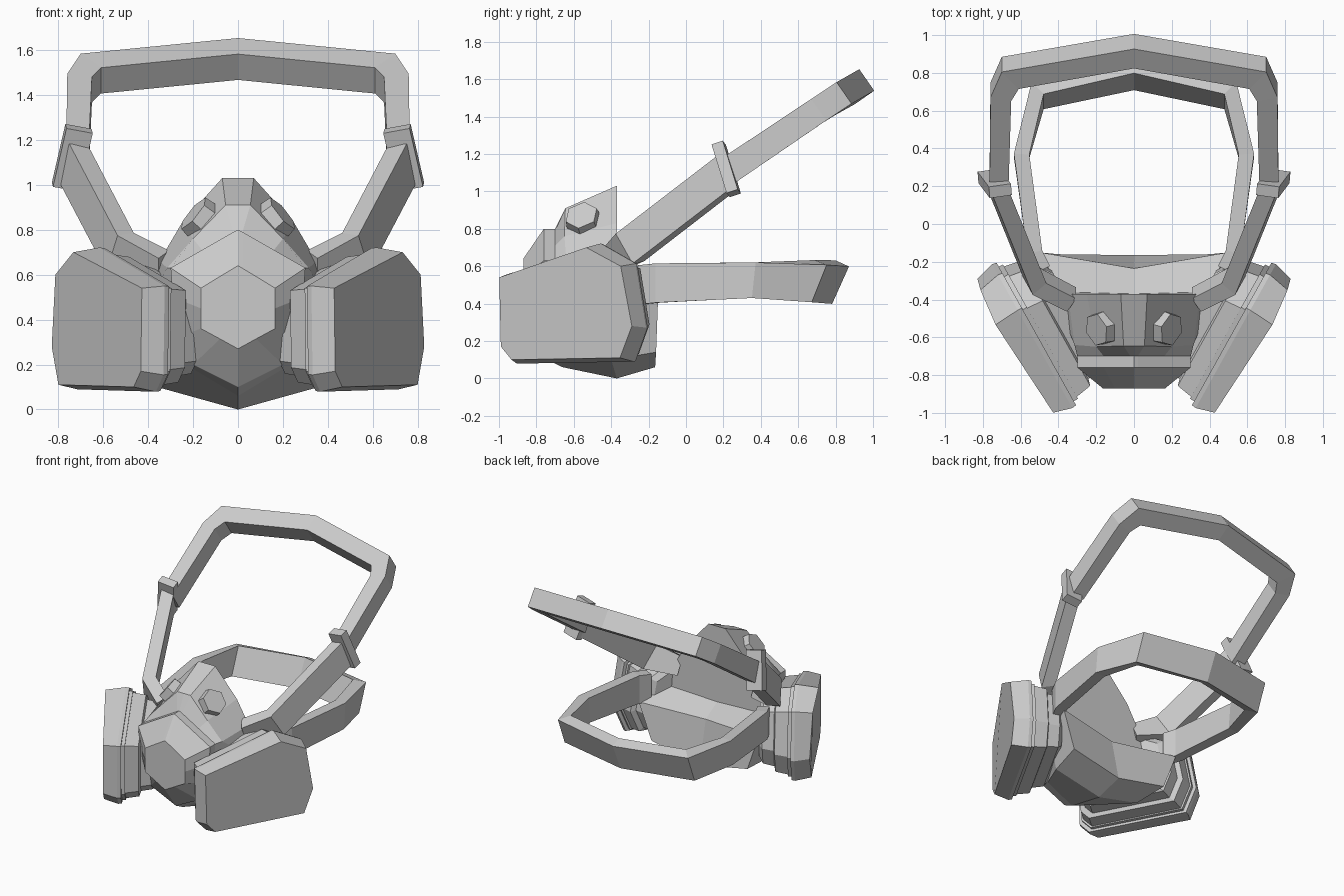
import bpy, bmesh
from mathutils import Vector as V

if "Cube" in bpy.data.objects:
    bpy.data.objects.remove(bpy.data.objects["Cube"])


def loft(name, rings, closed=True, cap_start=True, cap_end=True):
    """Skin a row of equal-length rings and mirror the result across x."""
    bm = bmesh.new()
    rows = [[bm.verts.new(p) for p in r] for r in rings]
    n = len(rows[0])
    for a, b in zip(rows, rows[1:]):
        for i in range(n if closed else n - 1):
            j = (i + 1) % n
            bm.faces.new((a[i], a[j], b[j], b[i]))
    if cap_start:
        bm.faces.new(rows[0][::-1])
    if cap_end:
        bm.faces.new(rows[-1])
    bmesh.ops.recalc_face_normals(bm, faces=bm.faces)
    return finish(name, bm)


def finish(name, bm):
    me = bpy.data.meshes.new(name)
    bm.to_mesh(me)
    bm.free()
    ob = bpy.data.objects.new(name, me)
    bpy.context.collection.objects.link(ob)
    mod = ob.modifiers.new("mirror", 'MIRROR')
    mod.use_clip = True
    mod.merge_threshold = 0.002
    return ob


def strap(name, path, widths, thick, cap_start=True):
    """Sweep a flat rectangular band with mitred corners."""
    pts = [V(p) for p in path]
    rings = []
    for i, (p, w) in enumerate(zip(pts, map(V, widths))):
        t_in = (p - pts[i - 1]).normalized() if i else (pts[1] - p).normalized()
        t_out = (pts[i + 1] - p).normalized() if i < len(pts) - 1 else t_in
        if abs(p.x) < 1e-6:
            t_in = t_out = V((1, 0, 0))
        n1, n2 = t_in.cross(w).normalized(), t_out.cross(w).normalized()
        n = (n1 + n2).normalized()
        n *= thick[i] / 2 / max(0.5, n.dot(n1))
        h = w / 2
        rings.append([p - h - n, p + h - n, p + h + n, p - h + n])
    return loft(name, rings, cap_start=cap_start)


# Face mask: rear rim, nose, collar step and hexagonal snout plate
rim = [(0, -.37, 1.03), (.07, -.37, 1.03), (.25, -.37, .83), (.35, -.37, .66),
       (.38, -.36, .48), (.50, -.15, .41), (.40, -.16, .14), (0, -.165, .06)]
collar = [(0, .80, 0), (.02, .79, 0), (.16, .71, 0), (.30, .63, 0),
          (.29, .50, 0), (.22, .34, 0), (.20, .20, .01), (0, .10, .02)]
loft("mask_shell", [
    rim,
    [(0, -.645, .91), (.055, -.645, .91), (.20, -.65, .76), (.315, -.64, .63),
     (.37, -.50, .53), (.40, -.42, .35), (.36, -.40, .10), (0, -.37, 0)],
    [(x, -.70 + 2 * d, z - 2 * d) for x, z, d in collar],
    [(x, -.76 + d, z) for x, z, d in collar],
    [(0, -.87, .64), (.02, -.87, .628), (.10, -.87, .58), (.165, -.87, .54),
     (.165, -.87, .45), (.165, -.87, .36), (.08, -.87, .314), (0, -.87, .27)],
], closed=False, cap_start=False)

# Rear lining: nose back, shelf and chin wall
bm = bmesh.new()
edge = [bm.verts.new(p) for p in rim]
shelf = bm.verts.new((0, -.37, .46))
crease = bm.verts.new((0, -.235, .38))
bm.faces.new(edge[:5] + [shelf])
bm.faces.new((shelf, edge[4], edge[5], crease))
bm.faces.new((crease, edge[5], edge[6], edge[7]))
finish("rear_lining", bm)

# Filter canisters: stepped polygon slabs facing outward and forward
mid, t_axis, n_axis = V((.625, -.645, 0)), V((.487, .873, 0)), V((.873, -.487, 0))
outline = [(-.405, .54, 0), (.15, .70, .04), (.35, .60, .02), (.41, .28, .005),
           (.34, .11, .01), (-.33, .10, 0), (-.395, .17, 0)]
zc = .40
layers = [(0, 1), (-.10, 1.07), (-.125, 1.06), (-.125, 1.0), (-.15, 1.0),
          (-.15, .97), (-.24, .93), (-.25, .84), (-.33, .80), (-.36, .68)]
loft("filter_canister", [
    [mid + t_axis * t * s + n_axis * (d + (b if k < 1 else 0)) + V((0, 0, zc + (z - zc) * s))
     for t, z, b in outline]
    for k, (d, s) in enumerate(layers)])

# Hexagonal valve buttons on the nose
bm = bmesh.new()
bmesh.ops.create_cone(bm, cap_ends=True, segments=6, radius1=.10, radius2=.09, depth=.09)
axis = V((.75, -.22, .62)).normalized()
rot = axis.to_track_quat('Z', 'Y').to_matrix().to_4x4()
rot.translation = (.165, -.55, .845)
bmesh.ops.transform(bm, matrix=rot, verts=bm.verts)
finish("valve_button", bm)

# Head strap: back loop, clasp and lower arm
up = (0, -.08, .115)
strap("head_strap_loop",
      [(0, .915, 1.56), (.655, .80, 1.495), (.705, .70, 1.43), (.715, .21, 1.10)],
      [up, up, up, (0, -.08, .125)], [.125, .125, .11, .10], cap_start=False)
strap("strap_clasp", [(.735, .185, 1.11), (.74, .245, 1.13)],
      [(-.06, -.08, .26)] * 2, [.12] * 2)
arm = (-.05, -.09, .16)
strap("head_strap_arm",
      [(.735, .22, 1.10), (.525, -.30, .70), (.33, -.40, .63)],
      [arm, arm, (0, -.06, .12)], [.09] * 3)

# Neck strap: low loop around the back
strap("neck_strap",
      [(0, .79, .515), (.51, .68, .52), (.595, .36, .525), (.525, -.15, .51), (.48, -.24, .50)],
      [(0, .09, .20), (0, .08, .20), (0, .02, .19), (0, 0, .21), (0, 0, .21)],
      [.08] * 5, cap_start=False)
